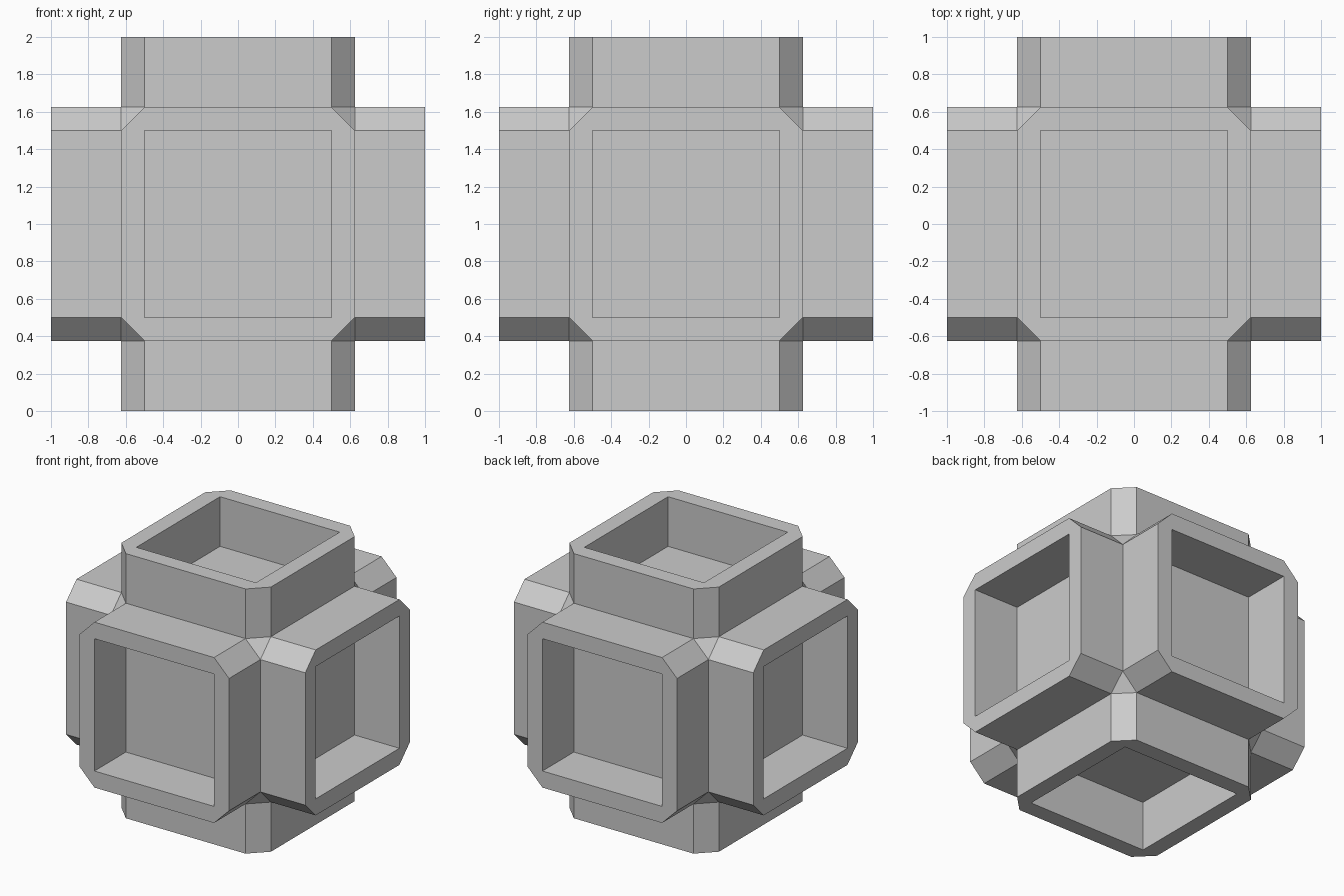
import bpy, bmesh
from mathutils import Matrix, Vector

if "Cube" in bpy.data.objects:
    bpy.data.objects.remove(bpy.data.objects["Cube"])

HALF = 0.625      # half width of the core and arms
CUT = 0.125       # corner chamfer
ARM = 0.375       # arm length and socket depth
UP = Vector((0, 0, 1))


def make_object(name, bm):
    bmesh.ops.recalc_face_normals(bm, faces=bm.faces[:])
    mesh = bpy.data.meshes.new(name)
    bm.to_mesh(mesh)
    bm.free()
    obj = bpy.data.objects.new(name, mesh)
    bpy.context.collection.objects.link(obj)
    return obj


# Core: cube with its eight corners cut off
bm = bmesh.new()
bmesh.ops.create_cube(bm, size=2 * HALF)
bmesh.ops.bevel(bm, geom=bm.verts[:], offset=CUT, offset_type='OFFSET',
                segments=1, affect='VERTICES')

# Arms: pull each octagonal side outward
bm.normal_update()
sides = [f for f in bm.faces if len(f.verts) == 8]
result = bmesh.ops.extrude_discrete_faces(bm, faces=sides)
for face in result['faces']:
    face.normal_update()
    bmesh.ops.translate(bm, verts=face.verts[:], vec=face.normal * ARM)
bmesh.ops.remove_doubles(bm, verts=bm.verts[:], dist=1e-5)
bmesh.ops.translate(bm, verts=bm.verts[:], vec=UP)
body = make_object("six_way_connector", bm)

# Socket cutters: one square pocket in the end of each arm
bm = bmesh.new()
depth = ARM + 0.1
for axis in range(3):
    for sign in (-1, 1):
        size, centre = Vector((1, 1, 1)), Vector((0, 0, 1))
        size[axis] = depth
        centre[axis] += sign * (HALF + depth / 2)
        bmesh.ops.create_cube(bm, size=1, matrix=Matrix.Translation(centre)
                              @ Matrix.Diagonal(size.to_4d()))
cutter = make_object("socket_cutter", bm)
cutter.hide_render = True
cutter.hide_set(True)

mod = body.modifiers.new("sockets", 'BOOLEAN')
mod.operation = 'DIFFERENCE'
mod.solver = 'EXACT'
mod.object = cutter
